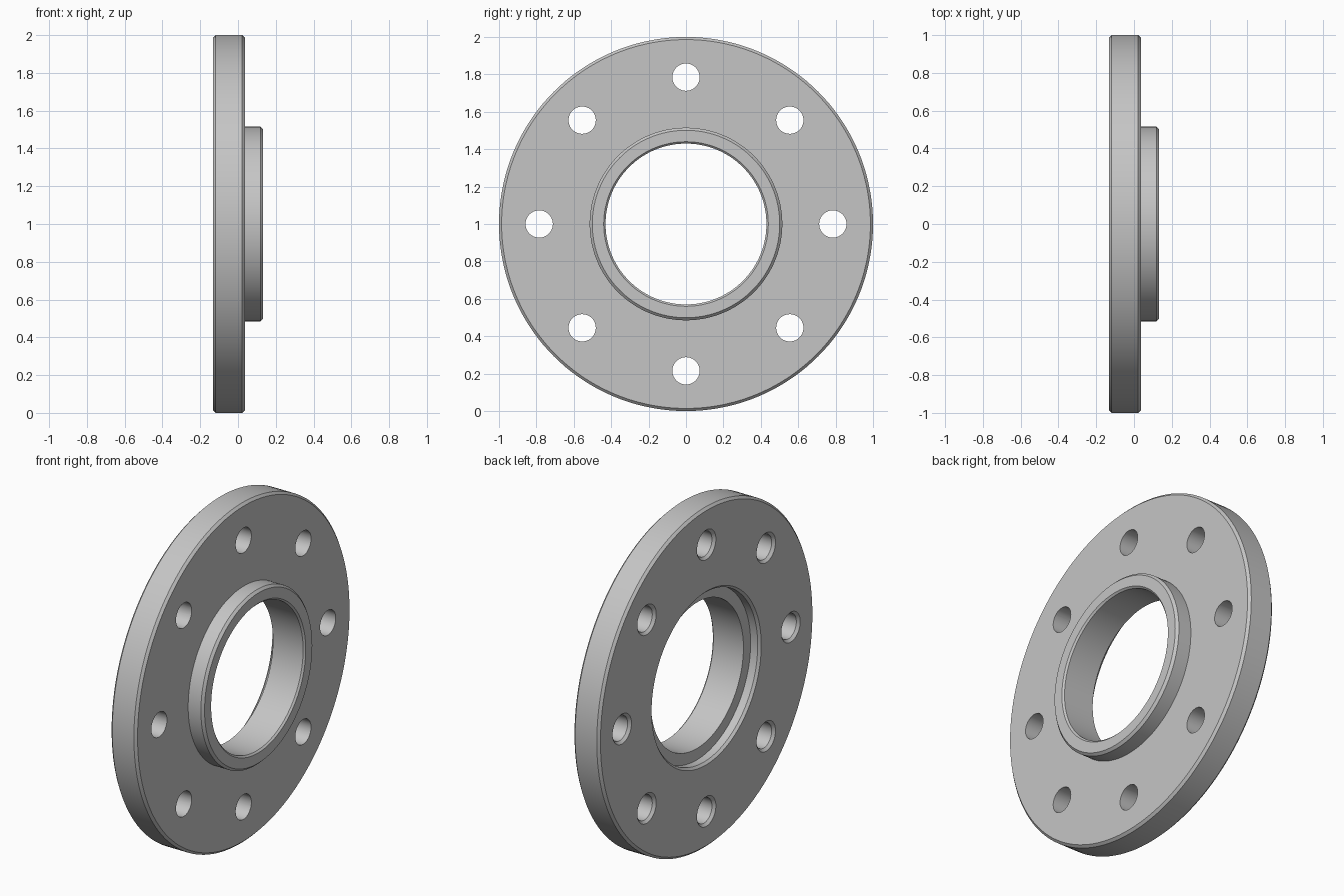
import bpy, bmesh
from math import sin, cos, pi

if "Cube" in bpy.data.objects:
    bpy.data.objects.remove(bpy.data.objects["Cube"], do_unlink=True)

AXIS_Z = 1.0
BACK, FACE, HUB = -0.133, 0.036, 0.133     # x of back face, flange face, hub face
CH = 0.014                                 # chamfer size


def lathe(bm, profile, cy, cz, segments, ring_shaped):
    """Turn an (x, radius) profile about an x-parallel axis; tube or capped solid."""
    rings = [[bm.verts.new((x, cy + r * sin(2 * pi * i / segments),
                            cz + r * cos(2 * pi * i / segments)))
              for i in range(segments)] for x, r in profile]
    pairs = list(zip(rings, rings[1:]))
    if ring_shaped:
        pairs.append((rings[-1], rings[0]))
    else:
        bm.faces.new(rings[0])
        bm.faces.new(rings[-1])
    for a, b in pairs:
        for i in range(segments):
            j = (i + 1) % segments
            bm.faces.new((a[i], a[j], b[j], b[i]))


def make_object(name, bm):
    bmesh.ops.recalc_face_normals(bm, faces=bm.faces)
    mesh = bpy.data.meshes.new(name)
    bm.to_mesh(mesh)
    bm.free()
    obj = bpy.data.objects.new(name, mesh)
    bpy.context.collection.objects.link(obj)
    return obj


# Flange with raised hub, through bore and recess in the back
bm = bmesh.new()
lathe(bm, [
    (BACK, 0.51), (BACK, 1 - CH), (BACK + CH, 1), (FACE - CH, 1), (FACE, 1 - CH),
    (FACE, 0.515), (HUB - CH, 0.515), (HUB, 0.515 - CH),
    (HUB, 0.44), (HUB - 0.01, 0.43),
    (-0.073, 0.43), (-0.073, 0.497), (BACK + CH, 0.497),
], 0, AXIS_Z, 144, True)
flange = make_object("flange", bm)

steel = bpy.data.materials.new("light grey steel")
steel.use_nodes = True
grey = (0.56, 0.56, 0.56, 1)
steel.diffuse_color = grey
steel.node_tree.nodes["Principled BSDF"].inputs["Base Color"].default_value = grey
flange.data.materials.append(steel)

# Eight bolt holes, chamfered at the back
bm = bmesh.new()
for k in range(8):
    a = k * pi / 4
    lathe(bm, [(BACK - 0.02, 0.108), (BACK + 0.015, 0.073), (FACE + 0.05, 0.073)],
          0.785 * sin(a), AXIS_Z + 0.785 * cos(a), 40, False)
cutter = make_object("bolt_hole_cutter", bm)
cutter.hide_render = True
cutter.data.materials.append(steel)

cut = flange.modifiers.new("bolt holes", 'BOOLEAN')
cut.operation = 'DIFFERENCE'
cut.solver = 'EXACT'
cut.object = cutter

bpy.ops.object.select_all(action='DESELECT')
bpy.context.view_layer.objects.active = flange
flange.select_set(True)
bpy.ops.object.modifier_apply(modifier=cut.name)
bpy.data.objects.remove(cutter, do_unlink=True)
bpy.ops.object.shade_smooth_by_angle(angle=pi / 6)
